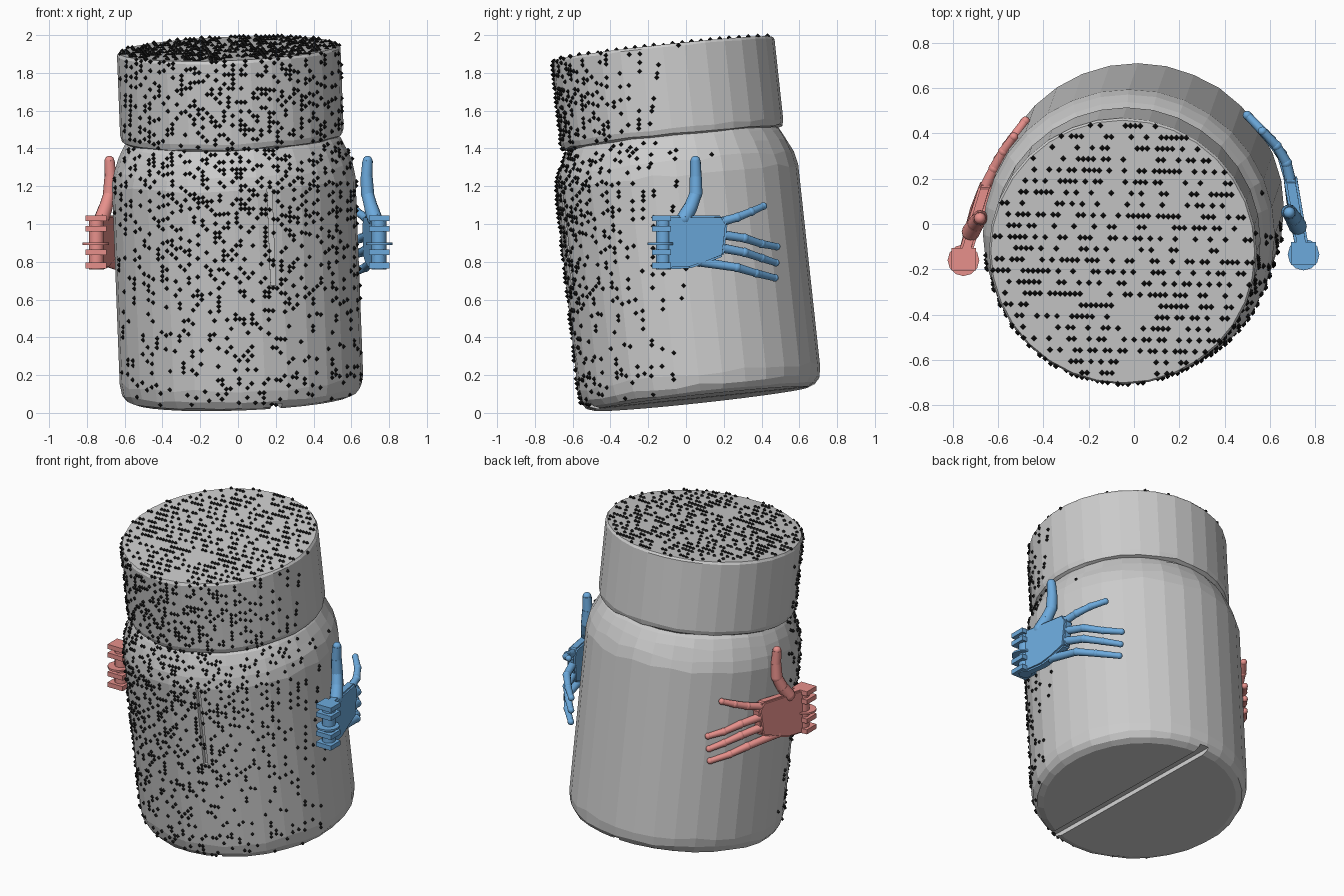
import bpy, bmesh, math, random
from mathutils import Vector, Matrix
from mathutils.bvhtree import BVHTree

if "Cube" in bpy.data.objects:
    bpy.data.objects.remove(bpy.data.objects["Cube"])

random.seed(4)
TILT = (Matrix.Translation((0.022, 0.08, 0.075))
        @ Matrix.Rotation(math.radians(6.2), 4, 'X')
        @ Matrix.Rotation(math.radians(-2.2), 4, 'Y'))


def material(name, rgb):
    m = bpy.data.materials.new(name)
    m.diffuse_color = (*rgb, 1)
    m.use_nodes = True
    m.node_tree.nodes["Principled BSDF"].inputs["Base Color"].default_value = m.diffuse_color
    return m


def add_object(name, bm, mat=None):
    bmesh.ops.recalc_face_normals(bm, faces=bm.faces[:])
    me = bpy.data.meshes.new(name)
    bm.to_mesh(me)
    bm.free()
    ob = bpy.data.objects.new(name, me)
    bpy.context.collection.objects.link(ob)
    if mat:
        me.materials.append(mat)
    return ob


def lathe(name, profile, sides=32):
    """Faceted, slightly uneven turned solid; profile rows are (radius, height, jitter)."""
    bm = bmesh.new()
    rings = []
    for r, z, j in profile:
        ring = []
        for i in range(sides):
            a = 2 * math.pi * i / sides
            h = z + random.uniform(-j, j)
            ring.append(bm.verts.new(TILT @ Vector((r * math.cos(a), r * math.sin(a), h))))
        rings.append(ring)
    for lo, hi in zip(rings, rings[1:]):
        for i in range(sides):
            k = (i + 1) % sides
            bm.faces.new((lo[i], lo[k], hi[k], hi[i]))
    bm.faces.new(rings[0][::-1])
    bm.faces.new(rings[-1])
    bmesh.ops.recalc_face_normals(bm, faces=bm.faces[:])
    tree = BVHTree.FromBMesh(bm)
    return add_object(name, bm), tree


# Jar body and lid
body, body_tree = lathe("jar_body", [
    (0.575, 0.0, 0), (0.612, 0.015, 0.004), (0.635, 0.05, 0.008), (0.645, 0.11, 0.012),
    (0.645, 1.17, 0.012), (0.63, 1.24, 0.01), (0.603, 1.31, 0.008), (0.575, 1.365, 0.006),
    (0.56, 1.385, 0.005), (0.55, 1.42, 0)])
lid, lid_tree = lathe("jar_lid", [
    (0.555, 1.38, 0.005), (0.583, 1.392, 0.006), (0.592, 1.42, 0.005),
    (0.592, 1.85, 0.003), (0.583, 1.865, 0)])


# Grooves: a mould seam under the base and a slit down the front
def groove(name, size, centre, turn=0.0):
    bm = bmesh.new()
    bmesh.ops.create_cube(bm, size=1, matrix=TILT @ Matrix.Translation(centre)
                          @ Matrix.Rotation(turn, 4, 'Z') @ Matrix.Diagonal((*size, 1)))
    cutter = add_object(name, bm)
    cutter.hide_render = True
    cutter.hide_set(True)
    mod = body.modifiers.new(name, 'BOOLEAN')
    mod.operation = 'DIFFERENCE'
    mod.solver = 'EXACT'
    mod.object = cutter


groove("base_seam_cutter", (0.06, 1.5, 0.06), (0.1, 0, 0), 0.14)
groove("front_slit_cutter", (0.025, 0.06, 0.52), (0.19, -0.625, 0.92))

# Scanned dots: rays from a raised front viewpoint, thinned at random
azimuth, elevation = math.radians(5), math.radians(20)
aim = Vector((-math.sin(azimuth) * math.cos(elevation),
              math.cos(azimuth) * math.cos(elevation), -math.sin(elevation)))
side = aim.cross(Vector((0, 0, 1))).normalized()
rise = side.cross(aim)
verts, faces = [], []
STEP, R = 0.022, 0.013
for row in range(-60, 61):
    for col in range(-32, 33):
        start = Vector((0, 0, 1)) - aim * 4 + side * col * STEP + rise * row * STEP
        hits = [(t.ray_cast(start, aim), t is lid_tree) for t in (body_tree, lid_tree)]
        hits = [(h[3], h[0], h[1], on_lid) for h, on_lid in hits if h[0]]
        if not hits:
            continue
        _, p, n, on_lid = min(hits, key=lambda h: h[0])
        keep = 0.48 if n.z > 0.8 else 0.33 if on_lid else 0.17 + 0.13 * max(0, p.z - 0.3)
        if random.random() > keep:
            continue
        b = len(verts)
        p = p + n * 0.003
        verts += [p + Vector(d) * R for d in ((1, 0, 0), (0, 1, 0), (-1, 0, 0), (0, -1, 0),
                                              (0, 0, 1), (0, 0, -1))]
        for i in range(4):
            k = (i + 1) % 4
            faces += [(b + i, b + k, b + 4), (b + k, b + i, b + 5)]
me = bpy.data.meshes.new("surface_dots")
me.from_pydata(verts, [], faces)
me.materials.append(material("dot_black", (0.01, 0.01, 0.01)))
bpy.context.collection.objects.link(bpy.data.objects.new("surface_dots", me))


# Hands: parts are laid out in (y, z), x follows a curl profile seen from the top
def hand(name, curl, sign, dy, mat):
    def at(y, z, off=0.0):
        for (y0, x0), (y1, x1) in zip(curl, curl[1:]):
            if y <= y1 or (y1, x1) == curl[-1]:
                x = x0 + (x1 - x0) * (y - y0) / (y1 - y0)
                break
        return Vector((sign * (x + off), y + dy, z))

    def bone(bm, a, b, r0, r1):
        d = b - a
        m = Matrix.Translation((a + b) / 2) @ d.to_track_quat('Z', 'Y').to_matrix().to_4x4()
        bmesh.ops.create_cone(bm, cap_ends=True, segments=12, radius1=r0, radius2=r1,
                              depth=d.length, matrix=m)

    def ball(bm, p, r):
        bmesh.ops.create_uvsphere(bm, u_segments=12, v_segments=8, radius=r,
                                  matrix=Matrix.Translation(p))

    def finish(part, bm):
        ob = add_object(f"{name}_{part}", bm, mat)
        for p in ob.data.polygons:
            p.use_smooth = True
        bpy.context.view_layer.objects.active = ob
        bpy.ops.object.select_all(action='DESELECT')
        ob.select_set(True)
        bpy.ops.object.shade_smooth_by_angle(angle=math.radians(35))

    # Palm slab
    bm = bmesh.new()
    outline = [(-0.1, 1.045), (0.19, 1.045), (0.22, 1.0), (0.2, 0.83), (0.1, 0.79),
               (0.02, 0.765), (-0.1, 0.76)]
    inner = [bm.verts.new(at(y, z, -0.03)) for y, z in outline]
    outer = [bm.verts.new(at(y, z, 0.03)) for y, z in outline]
    bm.faces.new(inner)
    bm.faces.new(outer)
    for i in range(len(outline)):
        k = (i + 1) % len(outline)
        bm.faces.new((inner[i], inner[k], outer[k], outer[i]))
    bmesh.ops.recalc_face_normals(bm, faces=bm.faces[:])
    bmesh.ops.bevel(bm, geom=bm.edges[:], offset=0.01, segments=2, affect='EDGES')
    finish("palm", bm)

    # Fingers: three tapered bones with ball joints
    fingers = {"index": [(0.18, 1.01), (0.27, 1.035), (0.345, 1.065), (0.41, 1.095)],
               "middle": [(0.18, 0.945), (0.31, 0.925), (0.40, 0.895), (0.48, 0.88)],
               "ring": [(0.18, 0.875), (0.31, 0.85), (0.40, 0.82), (0.475, 0.795)],
               "little": [(0.07, 0.80), (0.27, 0.77), (0.37, 0.74), (0.47, 0.715)]}
    for part, path in fingers.items():
        bm = bmesh.new()
        pts = [at(y, z) for y, z in path]
        for i in range(3):
            r = 0.027 - 0.002 * i
            ball(bm, pts[i], r)
            bone(bm, pts[i], pts[i + 1], r - 0.002, r - 0.005)
        ball(bm, pts[3], 0.02)
        finish(part + "_finger", bm)

    # Thumb
    bm = bmesh.new()
    pts = [at(-0.01, 1.03), at(0.025, 1.09, -0.012), at(0.052, 1.16, -0.025),
           at(0.052, 1.25, -0.03), at(0.05, 1.335, -0.025)]
    for i, r in enumerate((0.04, 0.036, 0.035, 0.031)):
        bone(bm, pts[i], pts[i + 1], r, r - 0.003)
        ball(bm, pts[i], r)
    ball(bm, pts[4], 0.026)
    finish("thumb", bm)

    # Wrist: knuckle plates, upright pin and thin flange disc
    bm = bmesh.new()
    for z in (1.03, 0.975, 0.85, 0.78):
        bmesh.ops.create_cube(bm, size=1, matrix=Matrix.Translation(at(-0.13, z))
                              @ Matrix.Diagonal((0.11, 0.1, 0.03, 1)))
    bone(bm, at(-0.12, 0.76), at(-0.12, 1.04), 0.04, 0.04)
    bone(bm, at(-0.135, 0.89), at(-0.135, 0.902), 0.07, 0.07)
    finish("wrist", bm)


hand("right_hand", [(-0.2, 0.762), (0.08, 0.705), (0.25, 0.685), (0.34, 0.635), (0.48, 0.50)],
     1, 0.0, material("hand_blue", (0.15, 0.40, 0.72)))
hand("left_hand", [(-0.2, 0.77), (0.11, 0.69), (0.23, 0.64), (0.35, 0.575), (0.48, 0.48)],
     -1, -0.025, material("hand_red", (0.80, 0.28, 0.26)))
